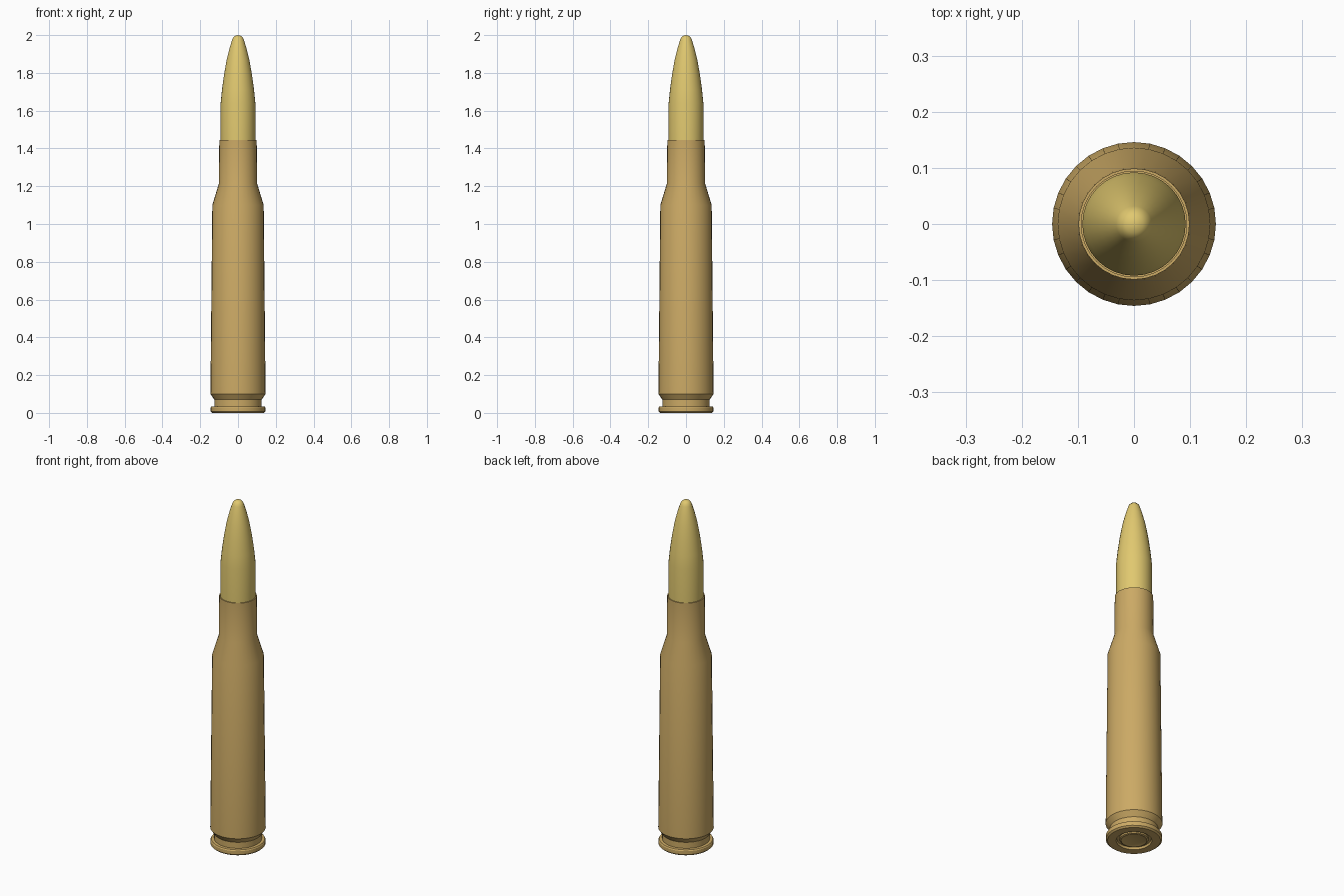
import bpy, bmesh
from math import cos, sin, tau

if "Cube" in bpy.data.objects:
    bpy.data.objects.remove(bpy.data.objects["Cube"])

SIDES = 32


def material(name, color):
    m = bpy.data.materials.new(name)
    m.diffuse_color = color
    m.use_nodes = True
    m.node_tree.nodes["Principled BSDF"].inputs["Base Color"].default_value = m.diffuse_color
    return m


def lathe(name, profile, mat):
    """Revolve (radius, z) points around z; radius 0 makes a pole."""
    bm = bmesh.new()
    rings = []
    for r, z in profile:
        n = SIDES if r > 0 else 1
        rings.append([bm.verts.new((r * cos(tau * i / SIDES), r * sin(tau * i / SIDES), z))
                      for i in range(n)])
    for a, b in zip(rings, rings[1:]):
        for i in range(SIDES):
            j = (i + 1) % SIDES
            quad = [a[i % len(a)], a[j % len(a)], b[j % len(b)], b[i % len(b)]]
            bm.faces.new(list(dict.fromkeys(quad)))
    bmesh.ops.recalc_face_normals(bm, faces=bm.faces)
    mesh = bpy.data.meshes.new(name)
    bm.to_mesh(mesh)
    bm.free()
    mesh.materials.append(mat)
    ob = bpy.data.objects.new(name, mesh)
    bpy.context.collection.objects.link(ob)
    bpy.context.view_layer.objects.active = ob
    ob.select_set(True)
    bpy.ops.object.shade_smooth_by_angle(angle=0.5)
    ob.select_set(False)
    return ob


brass = material("brass", (0.60, 0.40, 0.13, 1))
jacket = material("jacket", (0.75, 0.58, 0.16, 1))

# Casing: primer pocket, rim, extraction groove, tapered body, shoulder, open neck
lathe("casing", [
    (0.0, 0.012), (0.088, 0.012), (0.092, 0.0), (0.136, 0.0), (0.145, 0.008),
    (0.145, 0.028), (0.141, 0.034), (0.125, 0.035), (0.125, 0.07),
    (0.146, 0.10), (0.136, 1.10), (0.101, 1.215), (0.099, 1.445),
    (0.094, 1.445), (0.094, 1.40)], brass)

# Primer cap in the base
lathe("primer", [
    (0.0, 0.006), (0.055, 0.005), (0.066, 0.001), (0.074, 0.004), (0.076, 0.014)], brass)

# Bullet: straight shank, curved nose, rounded tip
lathe("bullet", [
    (0.0, 1.40), (0.092, 1.40), (0.092, 1.64), (0.085, 1.71), (0.074, 1.79),
    (0.060, 1.87), (0.045, 1.93), (0.032, 1.972), (0.026, 1.987), (0.016, 1.996),
    (0.0, 2.0)], jacket)
